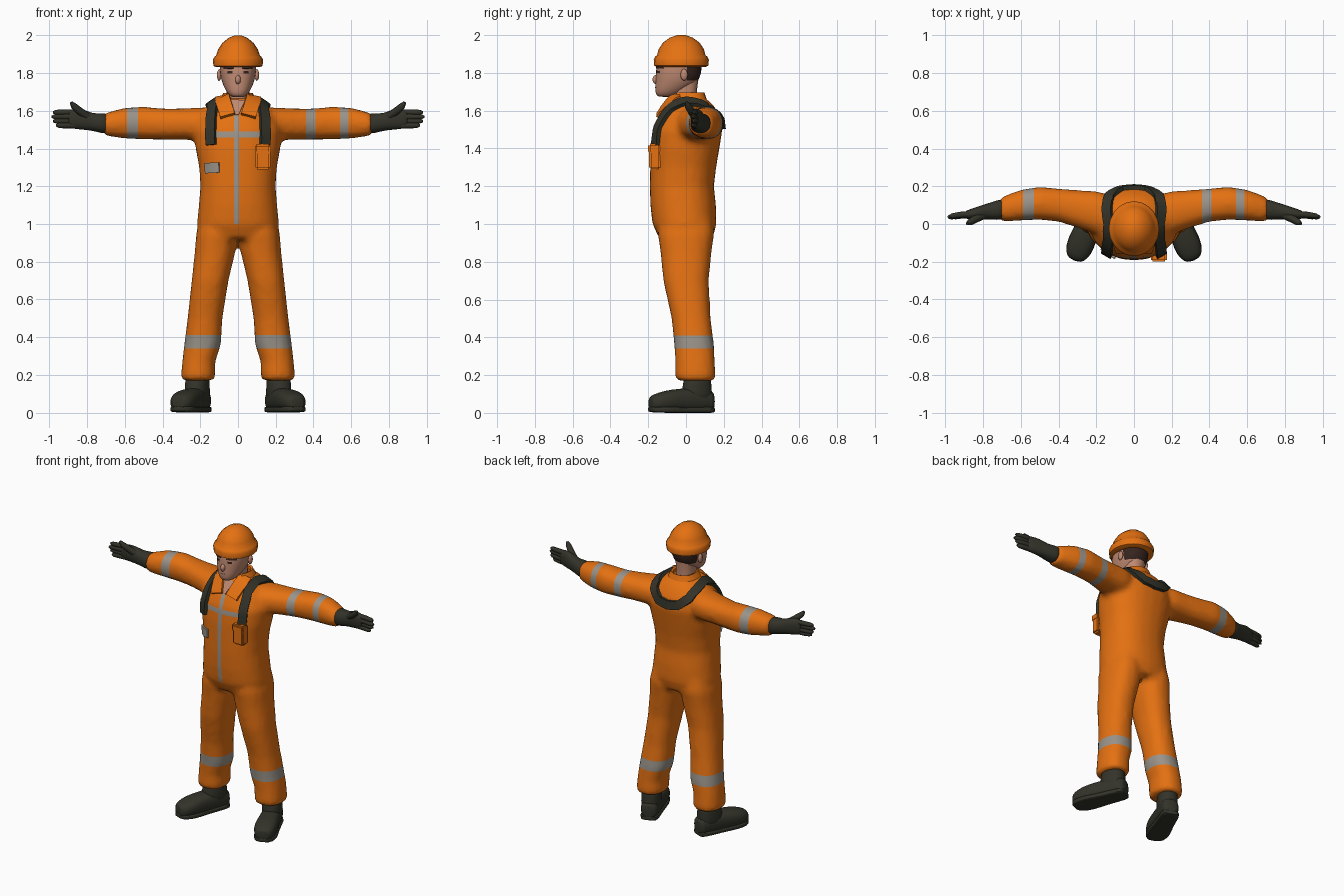
import bpy, bmesh, math
from mathutils import Vector, Matrix
from mathutils.bvhtree import BVHTree

if "Cube" in bpy.data.objects:
    bpy.data.objects.remove(bpy.data.objects["Cube"])


def material(name, rgb):
    m = bpy.data.materials.new(name)
    m.use_nodes = True
    m.diffuse_color = (*rgb, 1)
    bsdf = m.node_tree.nodes["Principled BSDF"]
    bsdf.inputs["Base Color"].default_value = (*rgb, 1)
    bsdf.inputs["Roughness"].default_value = 0.8
    return m


ORANGE = material("work_orange", (0.78, 0.165, 0.006))
GREY = material("reflective_grey", (0.32, 0.29, 0.25))
DARK = material("dark_rubber", (0.033, 0.033, 0.023))
SKIN = material("skin", (0.52, 0.25, 0.165))
HAIR = material("dark_hair", (0.038, 0.018, 0.013))


def finish(name, bm, *mats, subsurf=0):
    bmesh.ops.recalc_face_normals(bm, faces=bm.faces)
    me = bpy.data.meshes.new(name)
    bm.to_mesh(me)
    bm.free()
    ob = bpy.data.objects.new(name, me)
    bpy.context.collection.objects.link(ob)
    for m in mats:
        me.materials.append(m)
    if subsurf:
        ob.modifiers.new("Smooth", "SUBSURF").levels = subsurf
        ob.modifiers["Smooth"].render_levels = subsurf
    smooth(ob)
    return ob


def smooth(ob):
    bpy.ops.object.select_all(action="DESELECT")
    ob.select_set(True)
    bpy.context.view_layer.objects.active = ob
    bpy.ops.object.shade_smooth_by_angle(angle=math.radians(40))


def loft(bm, axis, sections, n=16, power=2.3, mirror=1, caps=True):
    """Rings of (position on axis, centre a, centre b, radius a, radius b)."""
    rings = []
    for t, a, b, ra, rb in sections:
        ring = []
        for i in range(n):
            c, s = math.cos(math.tau * i / n), math.sin(math.tau * i / n)
            u = a + ra * math.copysign(abs(c) ** (2 / power), c)
            v = b + rb * math.copysign(abs(s) ** (2 / power), s)
            co = {"x": (t, u, v), "y": (u, t, v), "z": (u, v, t)}[axis]
            ring.append(bm.verts.new((co[0] * mirror, co[1], co[2])))
        rings.append(ring)
    for r0, r1 in zip(rings, rings[1:]):
        for i in range(n):
            bm.faces.new((r0[i], r0[i - 1], r1[i - 1], r1[i]))
    if caps:
        bm.faces.new(rings[0])
        bm.faces.new(rings[-1])


def bake(ob):
    dg = bpy.context.evaluated_depsgraph_get()
    me = bpy.data.meshes.new_from_object(ob.evaluated_get(dg))
    ob.modifiers.clear()
    ob.data = me


def paint(ob, cuts, rule):
    """Cut clean edges along axis planes, then colour faces by a rule."""
    bm = bmesh.new()
    bm.from_mesh(ob.data)
    for axis, values in cuts.items():
        for v in values:
            no = Vector([float(axis == k) for k in "xyz"])
            bmesh.ops.bisect_plane(bm, geom=bm.verts[:] + bm.edges[:] + bm.faces[:],
                                   plane_co=no * v, plane_no=no)
    for f in bm.faces:
        f.material_index = rule(f.calc_center_median())
    tree = BVHTree.FromBMesh(bm)
    bm.to_mesh(ob.data)
    bm.free()
    return tree


def ribbon(name, tree, points, w0, thick, mat, w1=None, steps=6):
    """Flat strip laid on a surface along a path."""
    pts = [Vector(points[0])]
    for a, b in zip(points, points[1:]):
        pts += [Vector(a).lerp(Vector(b), k / steps) for k in range(1, steps + 1)]
    hits = [tree.find_nearest(p)[:2] for p in pts]
    bm, rings, last = bmesh.new(), [], len(hits) - 1
    for i, (p, n) in enumerate(hits):
        tangent = hits[min(i + 1, last)][0] - hits[max(i - 1, 0)][0]
        w = w0 + ((w1 if w1 is not None else w0) - w0) * i / last
        side = tangent.cross(n).normalized() * w / 2
        rings.append([bm.verts.new(p + n * h + side * s)
                      for h, s in ((thick, 1), (thick, -1), (-0.012, -1), (-0.012, 1))])
    for r0, r1 in zip(rings, rings[1:]):
        for i in range(4):
            bm.faces.new((r0[i], r0[i - 1], r1[i - 1], r1[i]))
    bm.faces.new(rings[0])
    bm.faces.new(rings[-1])
    return finish(name, bm, mat)


def box(name, centre, size, mat):
    bm = bmesh.new()
    bmesh.ops.create_cube(bm, size=1, matrix=Matrix.Translation(centre) @ Matrix.Diagonal((*size, 1)))
    bmesh.ops.bevel(bm, geom=bm.edges[:], offset=0.01, segments=2, affect="EDGES")
    return finish(name, bm, mat)


def ball(name, centre, size, mat):
    bm = bmesh.new()
    bmesh.ops.create_icosphere(bm, subdivisions=2, radius=1,
                               matrix=Matrix.Translation(centre) @ Matrix.Diagonal((*size, 1)))
    return finish(name, bm, mat)


# Coverall: torso, legs and sleeves fused into one skin
bm = bmesh.new()
loft(bm, "z", [(0.92, 0, 0, 0.2, 0.14), (1.0, 0, -0.008, 0.218, 0.17), (1.1, 0, -0.015, 0.208, 0.174),
               (1.2, 0, -0.022, 0.2, 0.17), (1.3, 0, -0.015, 0.206, 0.175), (1.4, 0, -0.005, 0.225, 0.182),
               (1.5, 0, 0.008, 0.235, 0.185), (1.57, 0, 0.018, 0.2, 0.165),
               (1.63, 0, 0.02, 0.15, 0.125), (1.67, 0, 0.01, 0.09, 0.09)], n=24)
for s in (1, -1):
    loft(bm, "z", [(0.17, 0.212, 0.05, 0.083, 0.1), (0.19, 0.212, 0.05, 0.092, 0.108),
                   (0.27, 0.208, 0.048, 0.088, 0.105), (0.36, 0.188, 0.043, 0.098, 0.106),
                   (0.5, 0.175, 0.027, 0.093, 0.104), (0.7, 0.148, 0, 0.098, 0.121),
                   (0.85, 0.122, 0, 0.108, 0.136), (0.95, 0.112, 0, 0.11, 0.15),
                   (1.03, 0.1, 0, 0.1, 0.14)], mirror=s)
    loft(bm, "x", [(0.08, 0.03, 1.53, 0.11, 0.09), (0.2, 0.06, 1.53, 0.115, 0.088),
                   (0.3, 0.08, 1.53, 0.1, 0.083), (0.4, 0.1, 1.53, 0.088, 0.083),
                   (0.5, 0.11, 1.535, 0.088, 0.087), (0.6, 0.1, 1.535, 0.082, 0.082),
                   (0.68, 0.083, 1.53, 0.07, 0.066), (0.71, 0.078, 1.528, 0.06, 0.057)], mirror=s)
suit = finish("coverall", bm, ORANGE, GREY)
remesh = suit.modifiers.new("Fuse", "REMESH")
remesh.mode, remesh.voxel_size = "VOXEL", 0.018
relax = suit.modifiers.new("Relax", "SMOOTH")
relax.factor, relax.iterations = 0.5, 4
bake(suit)


# Reflective bands, chest stripe and zip
def suit_colour(c):
    leg = 0.34 < c.z < 0.41
    sleeve = 0.36 < c.x < 0.41 or 0.54 < c.x < 0.585 or -0.59 < c.x < -0.53
    zip_line = -0.022 < c.x < 0.006 and 1.0 < c.z < 1.6 and c.y < -0.05
    chest = abs(c.x) < 0.12 and 1.46 < c.z < 1.49 and c.y < -0.05
    return int(leg or sleeve or zip_line or chest)


skin_of_suit = paint(suit, {"x": (0.36, 0.41, 0.54, 0.585, -0.59, -0.53, -0.022, 0.006, -0.12, 0.12),
                            "z": (0.34, 0.41, 1.0, 1.46, 1.49, 1.6)}, suit_colour)
smooth(suit)

# Harness running over both shoulders and around the upper back
half = [(0.145, -0.165, 1.42), (0.145, -0.15, 1.52), (0.14, -0.09, 1.62), (0.14, 0, 1.66),
        (0.145, 0.08, 1.64), (0.13, 0.15, 1.59), (0.07, 0.19, 1.54)]
path = half + [(0, 0.2, 1.53)] + [(-x, y, z) for x, y, z in reversed(half)]
ribbon("harness_strap", skin_of_suit, path, 0.055, 0.02, DARK)

# Chest pouch, pocket flap and open collar
box("radio_pouch", (0.132, -0.165, 1.355), (0.08, 0.06, 0.13), ORANGE)
box("pouch_flap", (0.132, -0.168, 1.4), (0.086, 0.064, 0.05), ORANGE)
ribbon("pocket_flap", skin_of_suit, [(-0.195, -0.15, 1.295), (-0.1, -0.18, 1.3)], 0.055, 0.012, GREY)
ribbon("open_neck", skin_of_suit, [(-0.005, -0.16, 1.59), (0, -0.1, 1.67)], 0.015, 0.006, SKIN, 0.08)
for s, side in ((1, "left"), (-1, "right")):
    ribbon(side + "_lapel", skin_of_suit,
           [(0.055 * s, -0.15, 1.575), (0.075 * s, -0.1, 1.64), (0.08 * s, -0.03, 1.67)], 0.08, 0.018, ORANGE)
bm = bmesh.new()
loft(bm, "z", [(1.62, 0, 0.015, 0.12, 0.115), (1.66, 0, 0.012, 0.098, 0.098),
               (1.695, 0, 0.014, 0.078, 0.084), (1.69, 0, 0.014, 0.066, 0.072),
               (1.64, 0, 0.014, 0.066, 0.072)], n=24, caps=False)
bmesh.ops.delete(bm, geom=[v for v in bm.verts if v.co.y < -0.045 and abs(v.co.x) < 0.045], context="VERTS")
finish("collar", bm, ORANGE)

# Neck and head
bm = bmesh.new()
loft(bm, "z", [(1.58, 0, 0, 0.06, 0.07), (1.7, 0, -0.008, 0.06, 0.065), (1.8, 0, 0, 0.062, 0.07)])
finish("neck", bm, SKIN)
bm = bmesh.new()
loft(bm, "z", [(1.672, 0, -0.105, 0.032, 0.042), (1.685, 0, -0.1, 0.05, 0.06), (1.71, 0, -0.08, 0.068, 0.085),
               (1.75, 0, -0.05, 0.086, 0.113), (1.79, 0, -0.04, 0.096, 0.122),
               (1.84, 0, -0.036, 0.1, 0.123), (1.9, 0, -0.03, 0.09, 0.11)])
head = finish("head", bm, SKIN, HAIR, subsurf=1)
bake(head)
face = paint(head, {"y": (-0.05, 0.005), "z": (1.76, 1.83)},
             lambda c: int(c.z > 1.76 and c.y > 0.005 or c.z > 1.83 and c.y > -0.05))
smooth(head)
ball("nose", (0, -0.158, 1.765), (0.015, 0.02, 0.025), SKIN)
ribbon("mouth", face, [(-0.022, -0.16, 1.722), (0.022, -0.16, 1.722)], 0.006, 0.002, SKIN)
for s, side in ((1, "left"), (-1, "right")):
    ball(side + "_ear", (0.1 * s, -0.01, 1.79), (0.012, 0.02, 0.032), SKIN)
    ribbon(side + "_eye", face, [(0.028 * s, -0.15, 1.805), (0.055 * s, -0.14, 1.805)], 0.012, 0.003, HAIR)
    ribbon(side + "_brow", face, [(0.02 * s, -0.15, 1.828), (0.075 * s, -0.12, 1.828)], 0.012, 0.005, HAIR)

# Helmet with a thick rolled rim
bm = bmesh.new()
loft(bm, "z", [(1.832, 0, -0.025, 0.115, 0.13), (1.838, 0, -0.025, 0.13, 0.143),
               (1.87, 0, -0.025, 0.134, 0.146), (1.886, 0, -0.025, 0.125, 0.138),
               (1.894, 0, -0.025, 0.116, 0.128), (1.925, 0, -0.025, 0.106, 0.12),
               (1.96, 0, -0.025, 0.083, 0.097), (1.987, 0, -0.025, 0.05, 0.06),
               (2.0, 0, -0.025, 0.018, 0.022)], n=20, power=2)
finish("helmet", bm, ORANGE)


def finger(name, points, radius):
    cu = bpy.data.curves.new(name, "CURVE")
    cu.dimensions, cu.bevel_depth, cu.bevel_resolution, cu.use_fill_caps = "3D", radius, 2, True
    sp = cu.splines.new("POLY")
    sp.points.add(len(points) - 1)
    for i, (pt, co) in enumerate(zip(sp.points, points)):
        pt.co, pt.radius = (*co, 1), (1, 1, 0.85, 0.4)[i]
    cu.materials.append(DARK)
    bpy.context.collection.objects.link(bpy.data.objects.new(name, cu))


for s, side in ((1, "left"), (-1, "right")):
    # Glove: cuff and palm, four fingers, raised thumb
    bm = bmesh.new()
    loft(bm, "x", [(0.68, 0.08, 1.532, 0.06, 0.058), (0.73, 0.073, 1.535, 0.052, 0.053),
                   (0.77, 0.068, 1.54, 0.044, 0.046), (0.82, 0.06, 1.555, 0.036, 0.056),
                   (0.87, 0.052, 1.558, 0.027, 0.054), (0.905, 0.047, 1.558, 0.018, 0.046)], mirror=s)
    finish(side + "_glove", bm, DARK, subsurf=1)
    for i in range(4):
        z, tip = 1.523 + 0.023 * i, (0.965, 0.98, 0.988, 0.98)[i]
        y = 0.042 + 0.005 * (i % 2)
        finger(f"{side}_finger_{i + 1}", [(x * s, y + d, z) for x, d in
               ((0.86, 0.006), (0.92, 0.002), (tip - 0.015, -0.004), (tip, -0.006))], 0.016)
    finger(side + "_thumb", [(0.79 * s, 0.05, 1.565), (0.835 * s, 0.03, 1.595),
                             (0.87 * s, 0.01, 1.625), (0.885 * s, 0.002, 1.645)], 0.021)

    # Boot: foot, sole and ankle shaft, toes turned out
    bm = bmesh.new()
    loft(bm, "y", [(0.09, 0, 0.06, 0.035, 0.045), (0.075, 0, 0.064, 0.055, 0.056), (0, 0, 0.07, 0.062, 0.064),
                   (-0.1, 0, 0.068, 0.066, 0.062), (-0.18, 0, 0.064, 0.075, 0.056),
                   (-0.245, 0, 0.055, 0.062, 0.044), (-0.272, 0, 0.05, 0.035, 0.034)], power=2.6)
    loft(bm, "z", [(0.05, 0, 0.005, 0.062, 0.08), (0.11, 0, -0.005, 0.064, 0.085),
                   (0.15, 0, 0, 0.062, 0.075), (0.21, 0, 0, 0.064, 0.074)])
    loft(bm, "y", [(0.09, 0, 0.016, 0.04, 0.016), (0.07, 0, 0.016, 0.062, 0.016), (-0.06, 0, 0.016, 0.06, 0.016),
                   (-0.18, 0, 0.016, 0.078, 0.016), (-0.245, 0, 0.018, 0.062, 0.016),
                   (-0.275, 0, 0.02, 0.03, 0.014)], power=5)
    bm.transform(Matrix.Translation((0.215 * s, 0.06, 0)) @ Matrix.Rotation(math.radians(22) * s, 4, "Z"))
    finish(side + "_boot", bm, DARK, subsurf=1)
